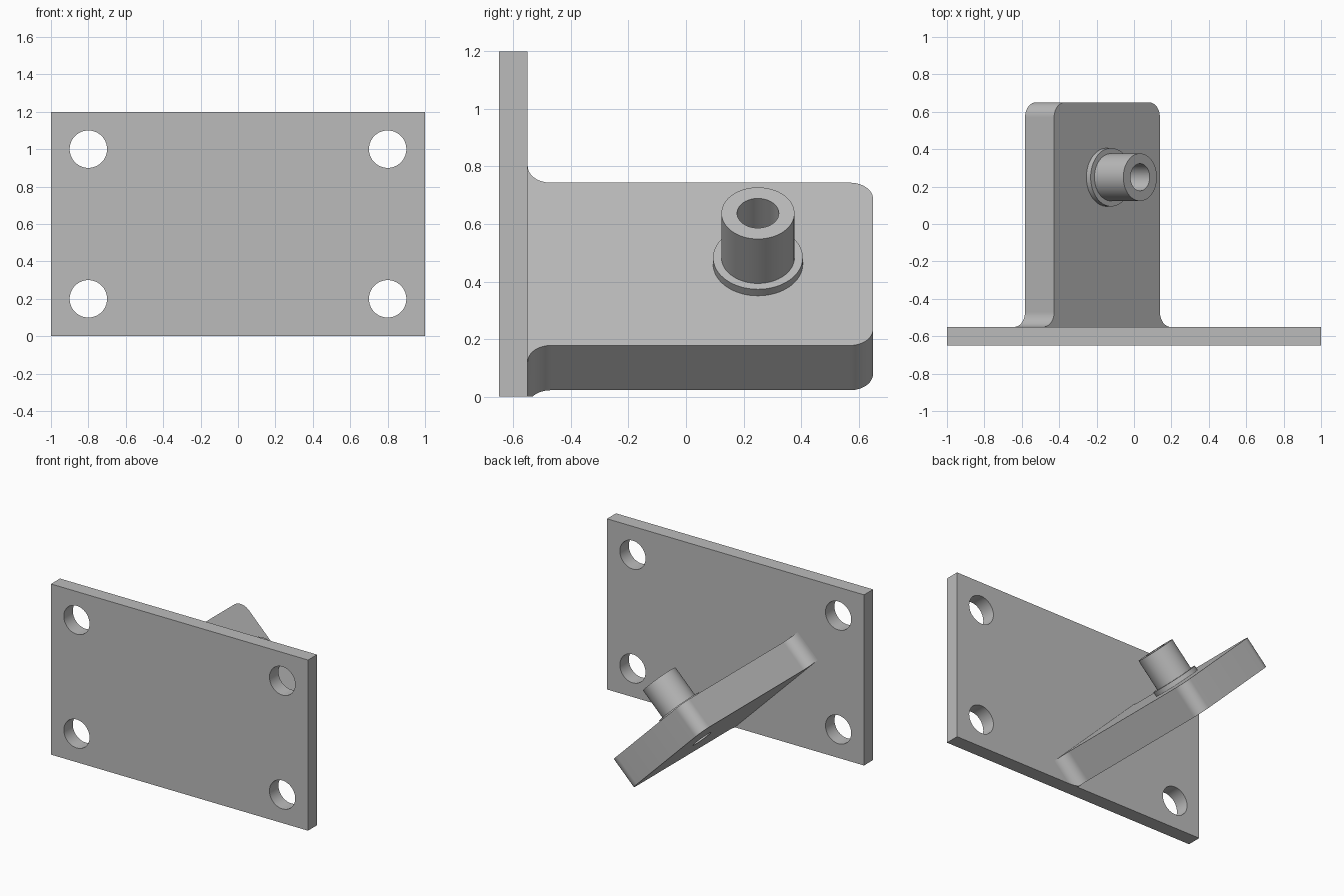
import bpy, bmesh
from math import sin, cos, pi, radians
from mathutils import Matrix, Vector

if "Cube" in bpy.data.objects:
    bpy.data.objects.remove(bpy.data.objects["Cube"])

steel = bpy.data.materials.new("plain_grey")
steel.use_nodes = True
GREY = (0.5, 0.5, 0.5, 1)
steel.diffuse_color = GREY
steel.node_tree.nodes["Principled BSDF"].inputs["Base Color"].default_value = GREY

# Frame of the tilted arm: local z is the normal of the boss face
TILT = Matrix.Translation((-0.222, 0, 0.383)) @ Matrix.Rotation(radians(45), 4, "Y")
THICK, HALF, R = 0.22, 0.40, 0.08
BORE, BOSS_Y = 0.0725, 0.25
WALL, TIP = -0.55, 0.65


def finish(name, bm, smooth=True):
    bmesh.ops.recalc_face_normals(bm, faces=bm.faces)
    mesh = bpy.data.meshes.new(name)
    bm.to_mesh(mesh)
    bm.free()
    obj = bpy.data.objects.new(name, mesh)
    bpy.context.collection.objects.link(obj)
    mesh.materials.append(steel)
    return obj


def cylinder(name, radius, depth, matrix):
    bm = bmesh.new()
    bmesh.ops.create_cone(bm, cap_ends=True, segments=64, radius1=radius,
                          radius2=radius, depth=depth, matrix=matrix)
    return finish(name, bm)


def cut(obj, cutter):
    mod = obj.modifiers.new("hole", "BOOLEAN")
    mod.operation, mod.solver, mod.object = "DIFFERENCE", "EXACT", cutter
    bpy.context.view_layer.objects.active = obj
    bpy.ops.object.modifier_apply(modifier=mod.name)
    bpy.data.objects.remove(cutter)


def shade(obj):
    bpy.ops.object.select_all(action="DESELECT")
    obj.select_set(True)
    bpy.context.view_layer.objects.active = obj
    bpy.ops.object.shade_smooth_by_angle(angle=radians(30))


def arc(cx, cy, start, end, steps=12):
    angles = [radians(start + (end - start) * i / steps) for i in range(steps + 1)]
    return [(cx + R * cos(a), cy + R * sin(a)) for a in angles]


# Mounting plate with four bolt holes
bm = bmesh.new()
bmesh.ops.create_cube(bm, size=1, matrix=Matrix.Translation((0, -0.6, 0.6))
                      @ Matrix.Diagonal((2, 0.1, 1.2, 1)))
plate = finish("mounting_plate", bm)
for x in (-0.8, 0.8):
    for z in (0.2, 1.0):
        cut(plate, cylinder("bolt_hole", 0.1, 0.4, Matrix.Translation((x, -0.6, z))
                            @ Matrix.Rotation(pi / 2, 4, "X")))
shade(plate)

# Arm: flared at the wall, rounded at the tip, mirrored outline
side = arc(HALF + R, WALL + R, 270, 180) + arc(HALF - R, TIP - R, 0, 90)
outline = side + [(-x, y) for x, y in reversed(side)]
bm = bmesh.new()
base = bm.faces.new([bm.verts.new((x, y, -THICK / 2)) for x, y in outline])
ext = bmesh.ops.extrude_face_region(bm, geom=[base])
bmesh.ops.translate(bm, vec=(0, 0, THICK),
                    verts=[v for v in ext["geom"] if isinstance(v, bmesh.types.BMVert)])
bm.transform(TILT)
# Trim the flare level with the bottom of the plate
res = bmesh.ops.bisect_plane(bm, geom=bm.verts[:] + bm.edges[:] + bm.faces[:],
                             plane_co=Vector((0, 0, 0)), plane_no=Vector((0, 0, 1)),
                             clear_inner=True)
bmesh.ops.holes_fill(bm, edges=[e for e in bm.edges if e.is_boundary])
arm = finish("angled_arm", bm)
cut(arm, cylinder("arm_bore", BORE, 1, TILT @ Matrix.Translation((0, BOSS_Y, 0))))
shade(arm)

# Hollow boss with a thin collar, turned from a profile
profile = [(BORE, 0), (0.156, 0), (0.156, 0.032), (0.127, 0.032), (0.127, 0.25), (BORE, 0.25)]
bm = bmesh.new()
verts = [bm.verts.new((r, 0, h)) for r, h in profile]
edges = [bm.edges.new((verts[i - 1], verts[i])) for i in range(len(verts))]
bmesh.ops.spin(bm, geom=verts + edges, cent=(0, 0, 0), axis=(0, 0, 1),
               angle=2 * pi, steps=64, use_merge=True)
bmesh.ops.remove_doubles(bm, verts=bm.verts, dist=0.0001)
bm.transform(TILT @ Matrix.Translation((0, BOSS_Y, THICK / 2)))
boss = finish("collared_boss", bm)
shade(boss)
